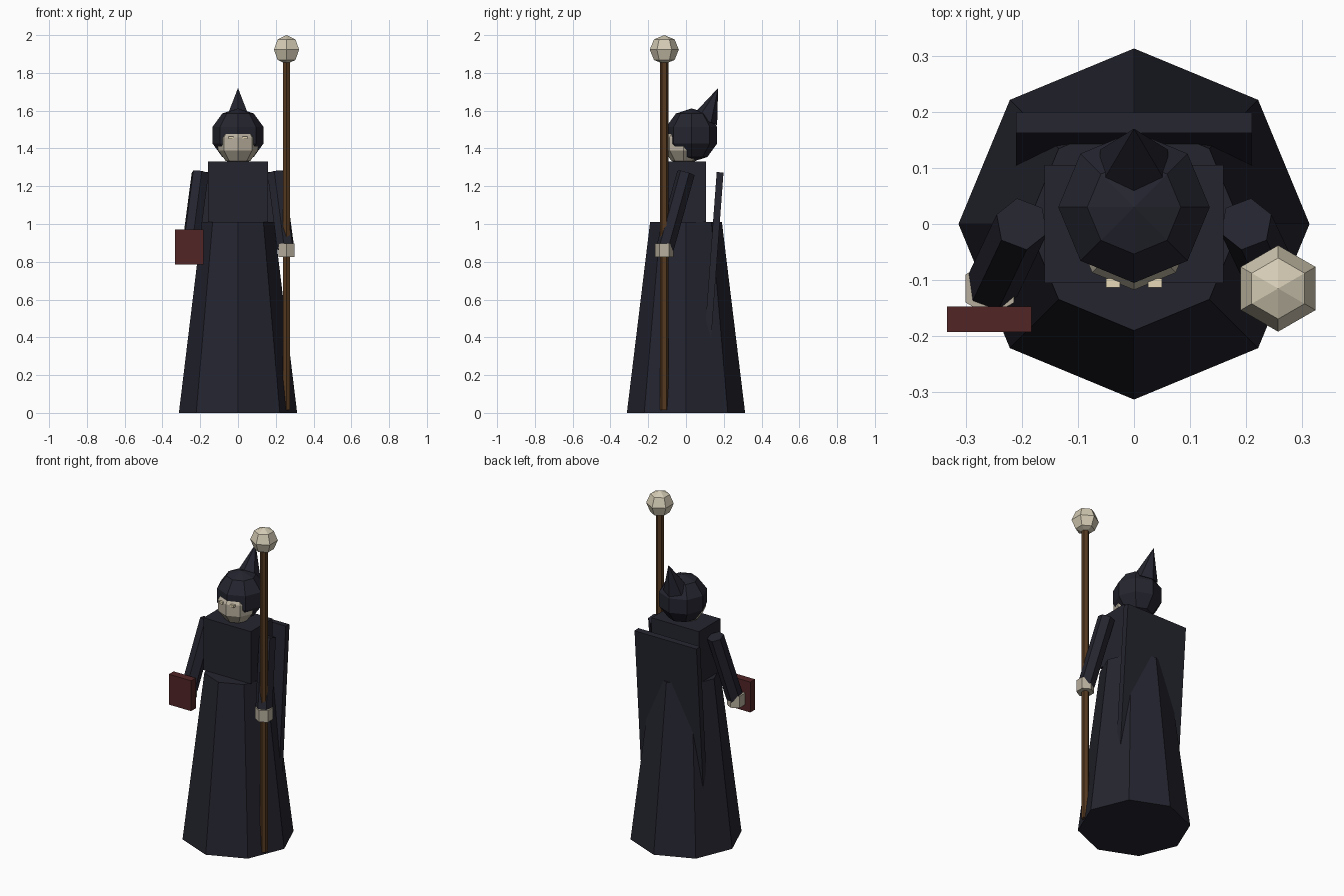
import bpy, math
from mathutils import Vector

if "Cube" in bpy.data.objects:
    bpy.data.objects.remove(bpy.data.objects["Cube"])


def material(name, rgb):
    m = bpy.data.materials.new(name)
    m.diffuse_color = (*rgb, 1)
    m.use_nodes = True
    m.node_tree.nodes["Principled BSDF"].inputs["Base Color"].default_value = m.diffuse_color
    return m


CLOTH = material("dark_cloth", (0.018, 0.018, 0.029))
SKIN = material("pale_skin", (0.48, 0.43, 0.34))
BONE = material("bone", (0.66, 0.60, 0.46))
WOOD = material("brown_wood", (0.090, 0.040, 0.014))
RED = material("book_red", (0.084, 0.018, 0.019))
EYE = material("eye_cream", (0.80, 0.70, 0.48))


def finish(name, mat):
    o = bpy.context.object
    o.name = name
    o.data.materials.append(mat)
    return o


def box(name, mat, center, size, tilt=0):
    bpy.ops.mesh.primitive_cube_add(size=1, location=center, rotation=(tilt, 0, 0))
    o = finish(name, mat)
    o.scale = size
    return o


def cone(name, mat, start, end, r1, r2, sides):
    a, b = Vector(start), Vector(end)
    bpy.ops.mesh.primitive_cone_add(vertices=sides, radius1=r1, radius2=r2,
                                    depth=(b - a).length, location=(a + b) / 2)
    o = finish(name, mat)
    o.rotation_mode = 'QUATERNION'
    o.rotation_quaternion = Vector((0, 0, 1)).rotation_difference(b - a)
    return o


def ball(name, mat, center, radius, segments, rings):
    bpy.ops.mesh.primitive_uv_sphere_add(segments=segments, ring_count=rings,
                                         radius=radius, location=center)
    return finish(name, mat)


# Body
cone("robe", CLOTH, (0, 0, 0), (0, 0, 1.01), 0.313, 0.19, 8)
box("torso", CLOTH, (0, 0, 1.17), (0.32, 0.21, 0.32))

# Cape leaning into the robe
tilt = -math.atan(0.074)
box("cape", CLOTH, (0, 0.147, 0.82), (0.42, 0.036, 0.91), tilt)

# Head, hood and swept-back hood tip
ball("hood", CLOTH, (0, 0.03, 1.47), 0.142, 8, 5)
ball("face", SKIN, (0, -0.012, 1.424), 0.111, 8, 5)
cone("hood_tip", CLOTH, (0, 0.10, 1.55), (0, 0.17, 1.72), 0.07, 0, 6)

# Paired parts
for side, s in (("left", -1), ("right", 1)):
    box(side + "_eye", EYE, (s * 0.0375, -0.105, 1.456), (0.025, 0.016, 0.014))
    cone(side + "_arm", CLOTH, (s * 0.20, 0, 1.27), (s * 0.253, -0.112, 0.87), 0.048, 0.048, 6)
    cone(side + "_hand", SKIN, (s * 0.257, -0.115, 0.825), (s * 0.257, -0.115, 0.897), 0.05, 0.05, 6)

# Staff with faceted orb, and the book
cone("staff", WOOD, (0.257, -0.115, 0.015), (0.257, -0.115, 1.86), 0.022, 0.022, 6)
orb = ball("staff_orb", BONE, (0.257, -0.115, 1.923), 0.077, 6, 4)
box("book", RED, (-0.258, -0.17, 0.878), (0.15, 0.046, 0.186))
